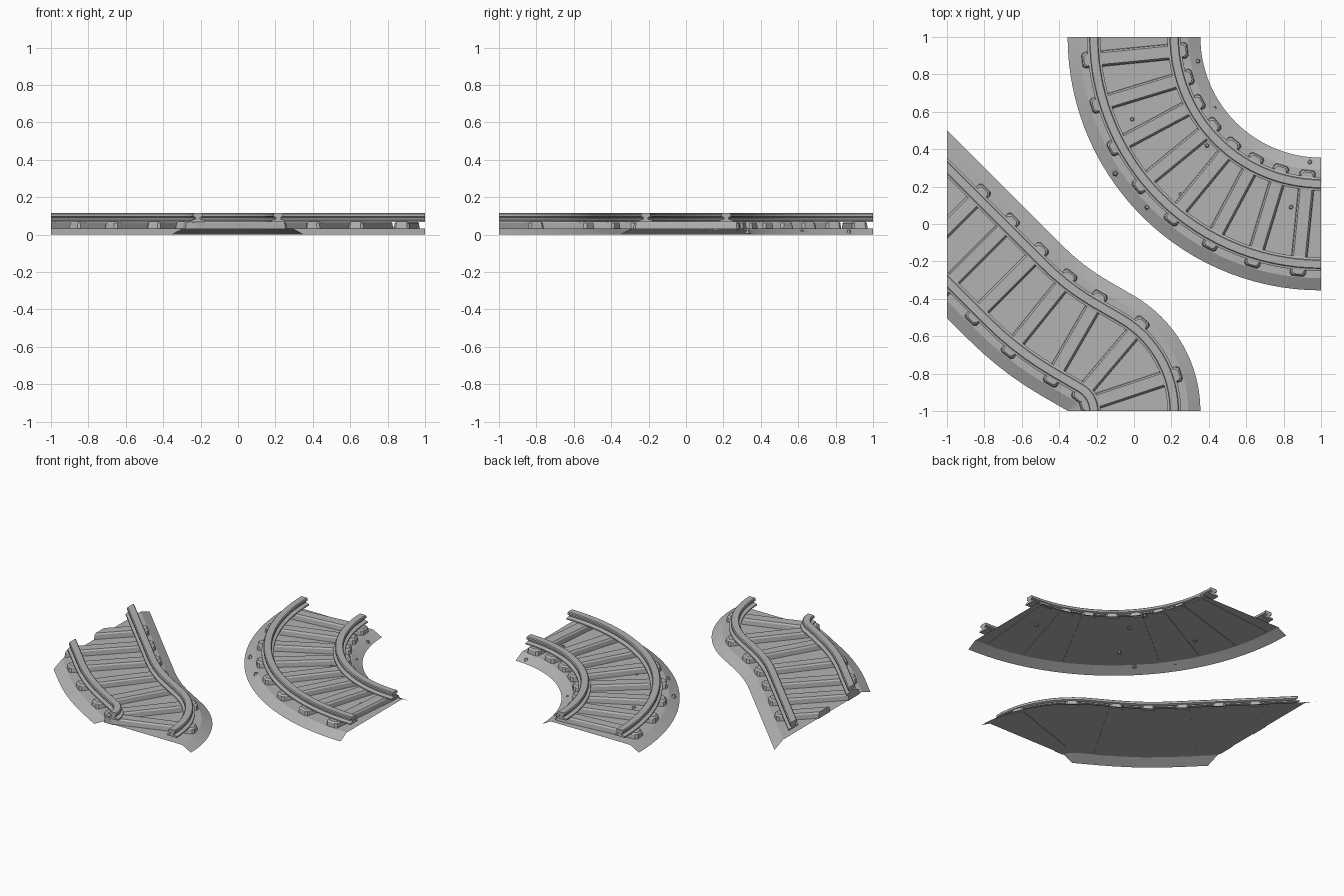
import bpy, bmesh, math, random
from mathutils import Vector, Matrix

random.seed(4)
if "Cube" in bpy.data.objects:
    bpy.data.objects.remove(bpy.data.objects["Cube"], do_unlink=True)

# One plain grey for everything
grey = bpy.data.materials.new("plain_grey")
grey.use_nodes = True
colour = (0.45, 0.45, 0.45, 1)
grey.diffuse_color = colour
grey.node_tree.nodes["Principled BSDF"].inputs["Base Color"].default_value = colour

GAUGE = 0.215      # centre line to rail
BED = 0.355        # half width of the bed
BED_TOP = 0.034


def frame(path, s):
    """Position and heading at distance s along (length, turn) segments."""
    x, y, heading = path["start"]
    pos, a = Vector((x, y)), math.radians(heading)
    for i, (length, turn) in enumerate(path["segments"]):
        t = min(s, length)
        bend = math.radians(turn) * t / length
        chord = t if abs(bend) < 1e-6 else t * math.sin(bend / 2) / (bend / 2)
        pos = pos + chord * Vector((math.cos(a + bend / 2), math.sin(a + bend / 2)))
        a += bend
        s -= t
        if s <= 1e-6:
            break
    return Matrix.Translation((pos.x, pos.y, 0)) @ Matrix.Rotation(a, 4, 'Z')


def stations(path):
    """Distances along the path: fine on bends, single spans on straights."""
    out, base = [0], 0
    for length, turn in path["segments"]:
        n = max(1, round(abs(turn) / 3))
        out += [base + length * (i + 1) / n for i in range(n)]
        base += length
    return out


def finish(name, bm, fill, smooth):
    """Trim to the square tile and make the object."""
    for axis in ((-1, 0, 0), (0, -1, 0)):
        geom = bm.verts[:] + bm.edges[:] + bm.faces[:]
        cut = bmesh.ops.bisect_plane(bm, geom=geom, plane_co=axis, plane_no=axis,
                                     dist=1e-5, clear_outer=True)
        if fill:
            edges = [e for e in cut["geom_cut"]
                     if isinstance(e, bmesh.types.BMEdge) and e.is_boundary]
            bmesh.ops.holes_fill(bm, edges=edges, sides=0)
    if fill:
        bmesh.ops.recalc_face_normals(bm, faces=bm.faces)
    mesh = bpy.data.meshes.new(name)
    bm.to_mesh(mesh)
    bm.free()
    mesh.materials.append(grey)
    ob = bpy.data.objects.new(name, mesh)
    bpy.context.collection.objects.link(ob)
    if smooth:
        bpy.ops.object.select_all(action='DESELECT')
        ob.select_set(True)
        bpy.context.view_layer.objects.active = ob
        bpy.ops.object.shade_smooth_by_angle(angle=math.radians(20))


def sweep(name, path, profile, closed):
    """Sweep an (offset, height) profile along the path; +offset is left."""
    bm = bmesh.new()
    rings = [[bm.verts.new(frame(path, s) @ Vector((0, d, z))) for d, z in profile]
             for s in stations(path)]
    n = len(profile)
    for a, b in zip(rings, rings[1:]):
        for i in range(n if closed else n - 1):
            j = (i + 1) % n
            bm.faces.new((a[i], b[i], b[j], a[j]))
    if closed:
        bm.faces.new(rings[0])
        bm.faces.new(rings[-1][::-1])
    finish(name, bm, closed, True)


def add_sleeper(bm, matrix):
    """Bevelled block with clipped corners, lying across the track."""
    def ring(hw, hl, c, z):
        pts = []
        for sx, sy in ((1, 1), (-1, 1), (-1, -1), (1, -1)):
            pair = [(sx * hw, sy * (hl - c)), (sx * (hw - c), sy * hl)]
            pts += pair if sx * sy > 0 else pair[::-1]
        return [bm.verts.new(matrix @ Vector((x, y, z))) for x, y in pts]
    rings = [ring(0.043, 0.285, 0.012, 0.03), ring(0.039, 0.281, 0.012, 0.062),
             ring(0.031, 0.273, 0.012, 0.071)]
    for a, b in zip(rings, rings[1:]):
        for i in range(8):
            j = (i + 1) % 8
            bm.faces.new((a[i], a[j], b[j], b[i]))
    bm.faces.new(rings[0][::-1])
    bm.faces.new(rings[-1])


def rail_profile(offset):
    """Foot, web and head of one rail."""
    half = [(0.036, 0.069), (0.036, 0.077), (0.012, 0.083), (0.012, 0.092),
            (0.025, 0.097), (0.025, 0.110), (0.020, 0.115)]
    return ([(offset + d, z) for d, z in half] +
            [(offset - d, z) for d, z in reversed(half)])


def build_track(name, path, sleepers):
    sweep(name + "_bed", path,
          [(-BED, 0), (-0.29, BED_TOP), (0.29, BED_TOP), (BED, 0)], False)
    for side, sign in (("left", 1), ("right", -1)):
        sweep(f"{name}_{side}_rail", path, rail_profile(sign * GAUGE), True)
    bm = bmesh.new()
    for s in sleepers:
        add_sleeper(bm, frame(path, s))
    finish(name + "_sleepers", bm, True, False)


# Quarter bend in the back left corner
quarter = math.pi / 2
bend = {"start": (0, 1, -90), "segments": [(quarter, 90)]}
build_track("bend", bend, [quarter * (i + 0.5) / 8 for i in range(8)])

# S-shaped connector leaving the tile diagonally
connector = {"start": (0, -1, 90),
             "segments": [(0.374, 60), (0.158, 0), (0.398, -15), (1.0, 0)]}
build_track("connector", connector, [0.115, 0.31, 0.53, 0.765, 1.0, 1.22, 1.44])

# Loose stones scattered on the bend
bm = bmesh.new()
for x, y, z in ((0.34, 0.87, 0.015), (0.43, 0.62, 0.015), (-0.01, 0.56, 0.035),
                (-0.1, 0.27, 0.03), (0.07, 0.09, 0.03), (0.39, 0.42, 0.035),
                (0.84, 0.09, 0.035), (0.94, 0.33, 0.015), (0.25, 0.16, 0.03)):
    spin = Matrix.Rotation(random.uniform(0, math.tau), 4, 'Z')
    bmesh.ops.create_cone(bm, cap_ends=True, segments=5, radius1=0.016, radius2=0.008,
                          depth=0.018, matrix=Matrix.Translation((x, y, z)) @ spin)
finish("loose_stones", bm, True, False)
